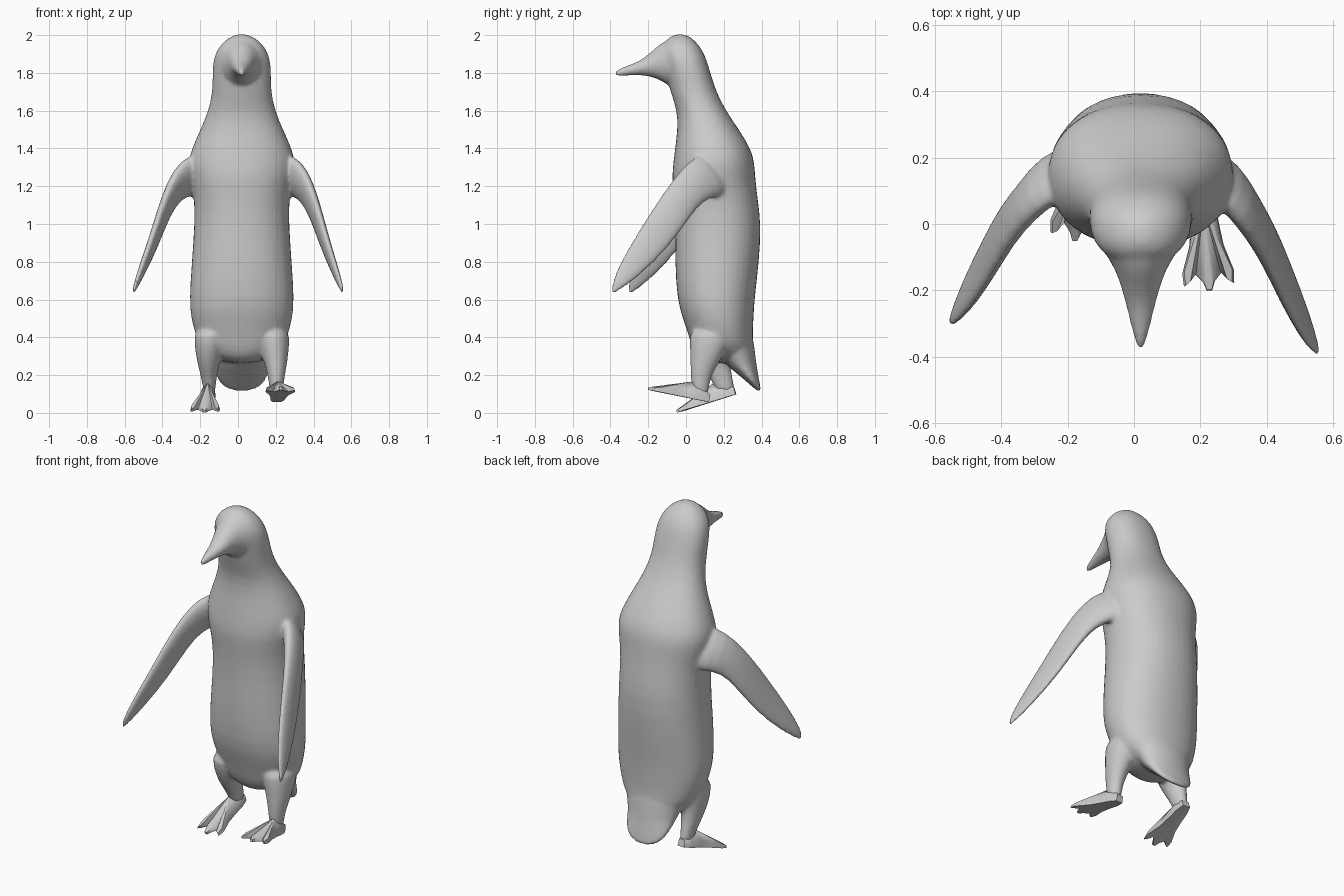
import bpy, bmesh
from math import cos, sin, pi, copysign
from mathutils import Vector, Matrix

CX = 0.02  # body centre line
SIDES = 20


def new_object(name, bm):
    bmesh.ops.recalc_face_normals(bm, faces=bm.faces)
    mesh = bpy.data.meshes.new(name)
    bm.to_mesh(mesh)
    bm.free()
    ob = bpy.data.objects.new(name, mesh)
    bpy.context.collection.objects.link(ob)
    return ob


def loft(name, rings, power=2.0):
    """Skin closed rings given as (centre, half axis u, half axis v)."""
    bm = bmesh.new()
    loops = []
    for c, u, v in rings:
        c, u, v = Vector(c), Vector(u), Vector(v)
        loop = []
        for i in range(SIDES):
            a = 2 * pi * i / SIDES
            s, t = (copysign(abs(k) ** (2 / power), k) for k in (cos(a), sin(a)))
            loop.append(bm.verts.new(c + u * s + v * t))
        loops.append(loop)
    for a, b in zip(loops, loops[1:]):
        for i in range(SIDES):
            j = (i + 1) % SIDES
            bm.faces.new((a[i], a[j], b[j], b[i]))
    bm.faces.new(loops[0])
    bm.faces.new(loops[-1])
    return new_object(name, bm)


def upright(rows):
    """Rows of z, front y, back y, half width -> horizontal rings."""
    return [((CX, (f + b) / 2, z), (w, 0, 0), (0, (b - f) / 2, 0)) for z, f, b, w in rows]


# Torso, neck and skull
torso = loft("torso", upright([
    (0.26, 0.10, 0.32, 0.08), (0.30, 0.05, 0.355, 0.17), (0.36, 0.025, 0.36, 0.225),
    (0.42, 0.01, 0.355, 0.25), (0.50, -0.02, 0.36, 0.272), (0.60, -0.05, 0.365, 0.282),
    (0.80, -0.062, 0.39, 0.268), (1.00, -0.057, 0.402, 0.253), (1.15, -0.065, 0.38, 0.255),
    (1.24, -0.078, 0.37, 0.275), (1.33, -0.07, 0.365, 0.288), (1.40, -0.06, 0.345, 0.268),
    (1.50, -0.047, 0.283, 0.222), (1.60, -0.047, 0.212, 0.178), (1.70, -0.085, 0.162, 0.157),
    (1.78, -0.10, 0.137, 0.157), (1.86, -0.12, 0.113, 0.155), (1.92, -0.13, 0.09, 0.135),
    (1.97, -0.11, 0.05, 0.095), (1.995, -0.08, 0.015, 0.05), (2.005, -0.05, -0.015, 0.02),
]), 2.2)

# Face tapering into the beak: y, bottom z, top z, half width
beak = loft("beak", [((CX, y, (lo + hi) / 2), (w, 0, 0), (0, 0, (hi - lo) / 2)) for y, lo, hi, w in [
    (0.03, 1.70, 1.97, 0.13), (-0.05, 1.71, 1.985, 0.128), (-0.09, 1.73, 1.98, 0.108),
    (-0.135, 1.76, 1.958, 0.078), (-0.19, 1.782, 1.905, 0.059), (-0.25, 1.788, 1.86, 0.043),
    (-0.31, 1.786, 1.84, 0.029), (-0.36, 1.78, 1.82, 0.014), (-0.378, 1.782, 1.812, 0.007)]])

# Tail
tail = loft("tail", upright([
    (0.45, 0.12, 0.35, 0.20), (0.34, 0.16, 0.365, 0.18), (0.27, 0.19, 0.372, 0.155),
    (0.22, 0.255, 0.38, 0.145), (0.17, 0.315, 0.388, 0.13), (0.135, 0.355, 0.395, 0.095),
    (0.115, 0.38, 0.397, 0.05)]))

# Flippers: x, leading edge (y, z), trailing edge (y, z), half thickness
STATIONS = [
    (0.21, (0.10, 1.38), (0.24, 1.17), 0.05), (0.29, (0.05, 1.36), (0.18, 1.15), 0.055),
    (0.345, (-0.02, 1.30), (0.09, 1.125), 0.045), (0.40, (-0.12, 1.17), (0.02, 1.03), 0.033),
    (0.455, (-0.25, 0.97), (-0.10, 0.86), 0.027), (0.515, (-0.36, 0.78), (-0.25, 0.72), 0.02),
    (0.545, (-0.392, 0.69), (-0.345, 0.65), 0.012), (0.557, (-0.40, 0.64), (-0.39, 0.625), 0.006)]


def flipper(name, left):
    edges = []
    for x, a, b, th in STATIONS:
        t = (x - 0.21) / 0.347
        px = -x + 0.04 * (1 - t) if left else x
        dy = 0.09 * t if left else 0
        edges.append((Vector((px, a[0] + dy, a[1])), Vector((px, b[0] + dy, b[1])), th))
    mids = [(a + b) / 2 for a, b, _ in edges]
    rings = []
    for i, (a, b, th) in enumerate(edges):
        along = mids[min(i + 1, len(mids) - 1)] - mids[max(i - 1, 0)]
        half = (a - b) / 2
        rings.append((mids[i], half, along.cross(half).normalized() * th))
    return loft(name, rings)


flippers = [flipper("right_flipper", False), flipper("left_flipper", True)]


# Legs: x, y, z, half width, half depth
def leg(name, rows):
    return loft(name, [((x, y, z), (rx, 0, 0), (0, ry, 0)) for x, y, z, rx, ry in rows])


legs = [
    leg("right_leg", [(0.18, 0.14, 0.46, 0.095, 0.13), (0.19, 0.125, 0.36, 0.083, 0.105),
                      (0.20, 0.10, 0.27, 0.062, 0.078), (0.203, 0.08, 0.20, 0.046, 0.056),
                      (0.203, 0.075, 0.14, 0.038, 0.047), (0.203, 0.08, 0.08, 0.03, 0.035)]),
    leg("left_leg", [(-0.14, 0.14, 0.46, 0.095, 0.13), (-0.15, 0.135, 0.36, 0.083, 0.105),
                     (-0.157, 0.15, 0.27, 0.06, 0.082), (-0.155, 0.18, 0.20, 0.044, 0.064),
                     (-0.152, 0.20, 0.15, 0.036, 0.055), (-0.152, 0.21, 0.10, 0.03, 0.045)]),
]

# Fuse the parts into one smooth skin
bpy.ops.object.select_all(action='DESELECT')
for ob in [torso, beak, tail] + flippers + legs:
    ob.select_set(True)
bpy.context.view_layer.objects.active = torso
bpy.ops.object.join()
torso.name = "body"
sub = torso.modifiers.new("round", 'SUBSURF')
sub.levels = sub.render_levels = 1
skin = torso.modifiers.new("fuse", 'REMESH')
skin.mode = 'VOXEL'
skin.voxel_size = 0.01
skin.use_smooth_shade = True
relax = torso.modifiers.new("relax", 'SMOOTH')
relax.factor = 0.5
relax.iterations = 6
light = torso.modifiers.new("lighten", 'DECIMATE')
light.ratio = 0.3

# Webbed feet: half outline as length from heel, half width, top height
HALF = [(0.0, 0.022, 0.04), (0.05, 0.036, 0.05), (0.12, 0.042, 0.045), (0.19, 0.052, 0.03),
        (0.27, 0.078, 0.024), (0.31, 0.076, 0.014), (0.30, 0.06, 0.02), (0.275, 0.04, 0.008),
        (0.30, 0.018, 0.022), (0.328, 0.008, 0.014)]


def foot(name, heel, pitch, yaw):
    outline = HALF + [(l, -w, h) for l, w, h in reversed(HALF)]
    bm = bmesh.new()
    low = [bm.verts.new((w, -l, 0)) for l, w, h in outline]
    top = [bm.verts.new((w * 0.92, -l, h)) for l, w, h in outline]
    sole = bm.verts.new((0, -0.11, 0.004))
    instep = bm.verts.new((0, -0.09, 0.095))
    n = len(outline)
    for i in range(n):
        j = (i + 1) % n
        bm.faces.new((low[i], low[j], top[j], top[i]))
        bm.faces.new((top[i], top[j], instep))
        bm.faces.new((low[j], low[i], sole))
    bm.transform(Matrix.Translation(heel) @ Matrix.Rotation(yaw, 4, 'Z') @ Matrix.Rotation(pitch, 4, 'X'))
    ob = new_object(name, bm)
    bpy.ops.object.select_all(action='DESELECT')
    ob.select_set(True)
    bpy.context.view_layer.objects.active = ob
    bpy.ops.object.shade_smooth_by_angle(angle=0.8)


foot("right_foot", (0.205, 0.12, 0.057), -0.2, 0.07)
foot("left_foot", (-0.15, 0.265, 0.098), 0.3, -0.09)
